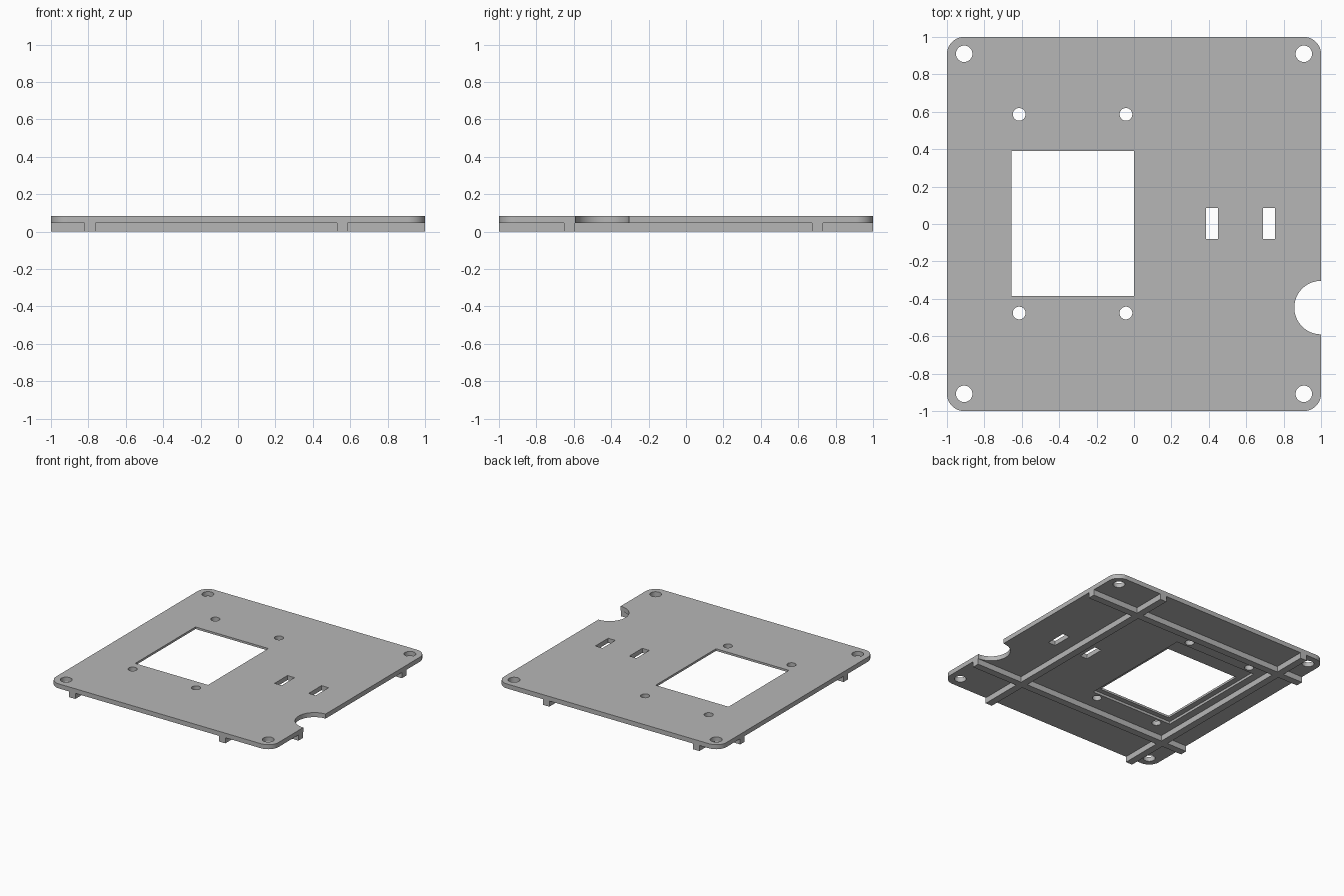
import bpy, bmesh
from math import radians, sin, cos, pi

old = bpy.data.objects.get("Cube")
if old:
    bpy.data.objects.remove(old, do_unlink=True)

# One grey plastic for the whole part
grey = bpy.data.materials.new("grey_plastic")
grey.use_nodes = True
colour = (0.47, 0.47, 0.47, 1)
grey.diffuse_color = colour
grey.node_tree.nodes["Principled BSDF"].inputs["Base Color"].default_value = colour

RIB_TOP, TOP = 0.046, 0.083
CORNER = 0.092
RIB_WIDTH = 0.058


def prism(name, outline, z0, z1):
    """Extrude a flat outline from z0 up to z1."""
    bm = bmesh.new()
    face = bm.faces.new([bm.verts.new((x, y, z0)) for x, y in outline])
    new = bmesh.ops.extrude_face_region(bm, geom=[face])["geom"]
    bmesh.ops.translate(bm, vec=(0, 0, z1 - z0),
                        verts=[v for v in new if isinstance(v, bmesh.types.BMVert)])
    bmesh.ops.recalc_face_normals(bm, faces=bm.faces)
    mesh = bpy.data.meshes.new(name)
    bm.to_mesh(mesh)
    bm.free()
    mesh.materials.append(grey)
    obj = bpy.data.objects.new(name, mesh)
    bpy.context.collection.objects.link(obj)
    return obj


def arc(cx, cy, r, start, end, steps):
    return [(cx + r * cos(start + (end - start) * i / steps),
             cy + r * sin(start + (end - start) * i / steps)) for i in range(steps + 1)]


def circle(cx, cy, r, steps=40):
    return arc(cx, cy, r, 0, 2 * pi, steps)[:-1]


def rect(x0, x1, y0, y1):
    return [(x0, y0), (x1, y0), (x1, y1), (x0, y1)]


def combine(target, tool, operation):
    """Apply a boolean and discard the tool object."""
    mod = target.modifiers.new(tool.name, "BOOLEAN")
    mod.operation, mod.solver, mod.object = operation, "EXACT", tool
    bpy.context.view_layer.objects.active = target
    bpy.ops.object.modifier_apply(modifier=mod.name)
    bpy.data.objects.remove(tool, do_unlink=True)


def cut(name, outline, z0=-0.1, z1=0.2):
    combine(panel, prism(name, outline, z0, z1), "DIFFERENCE")


# Rounded plate
outline = []
inner = 1 - CORNER
for i, (sx, sy) in enumerate([(1, 1), (-1, 1), (-1, -1), (1, -1)]):
    outline += arc(sx * inner, sy * inner, CORNER, i * pi / 2, (i + 1) * pi / 2, 12)
panel = prism("panel", outline, RIB_TOP, TOP)

# Stiffening ribs crossing the underside
for x in (-0.791, 0.557):
    rib = rect(x - RIB_WIDTH / 2, x + RIB_WIDTH / 2, -1, 1)
    combine(panel, prism("long_rib", rib, 0, RIB_TOP + 0.01), "UNION")
for y in (-0.623, 0.704):
    rib = rect(-1, 1, y - RIB_WIDTH / 2, y + RIB_WIDTH / 2)
    combine(panel, prism("cross_rib", rib, 0, RIB_TOP + 0.01), "UNION")

# Window with a shallow pocket behind it
cut("pocket", rect(-0.70, 0.035, -0.425, 0.535), -0.1, TOP - 0.017)
cut("window", rect(-0.655, 0, -0.385, 0.39))

# Corner holes and the four holes around the window
for x in (-0.908, 0.908):
    for y in (-0.908, 0.91):
        cut("corner_hole", circle(x, y, 0.044))
for x in (-0.614, -0.043):
    for y in (-0.476, 0.586):
        cut("mount_hole", circle(x, y, 0.034))

# Two slots and the round notch in the left edge
for x in (0.417, 0.723):
    cut("slot", rect(x - 0.032, x + 0.032, -0.08, 0.085))
cut("edge_notch", circle(1, -0.447, 0.143, 64))

bpy.ops.object.select_all(action="DESELECT")
panel.select_set(True)
bpy.context.view_layer.objects.active = panel
bpy.ops.object.shade_smooth_by_angle(angle=radians(30))
